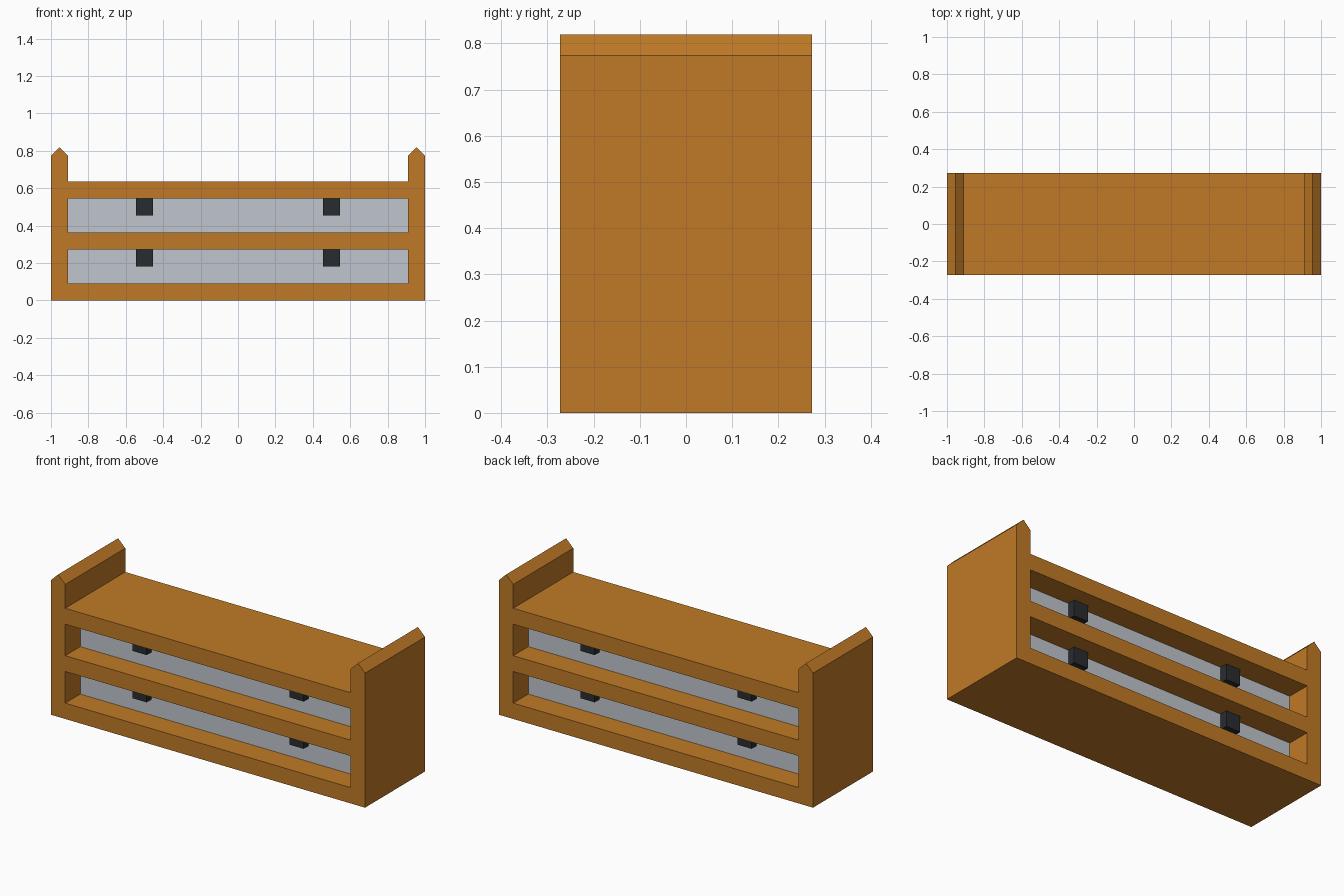
import bpy, bmesh
from mathutils import Matrix

if "Cube" in bpy.data.objects:
    bpy.data.objects.remove(bpy.data.objects["Cube"])

HALF_DEPTH = 0.273
T = 0.091            # board thickness
INNER = 1 - T        # inside face of the side boards
OPENINGS = [(0.091, 0.273), (0.364, 0.545)]


def material(name, rgb):
    m = bpy.data.materials.new(name)
    m.diffuse_color = (*rgb, 1)
    m.use_nodes = True
    m.node_tree.nodes["Principled BSDF"].inputs["Base Color"].default_value = m.diffuse_color
    return m


wood = material("wood", (0.53, 0.195, 0.02))
panel_grey = material("panel_grey", (0.53, 0.565, 0.62))
black = material("black", (0.022, 0.025, 0.028))


def box(name, lo, hi, mat):
    bm = bmesh.new()
    size = [b - a for a, b in zip(lo, hi)]
    mid = [(a + b) / 2 for a, b in zip(lo, hi)]
    bmesh.ops.create_cube(bm, size=1, matrix=Matrix.Translation(mid) @ Matrix.Diagonal((*size, 1)))
    me = bpy.data.meshes.new(name)
    bm.to_mesh(me)
    bm.free()
    me.materials.append(mat)
    ob = bpy.data.objects.new(name, me)
    bpy.context.collection.objects.link(ob)
    return ob


# Frame: one front profile with two openings, extruded through the depth
right = [(1, 0), (1, 0.774), (1 - T / 2, 0.819), (INNER, 0.774), (INNER, 0.637)]
loops = [right + [(-x, z) for x, z in reversed(right)]]
loops += [[(-INNER, a), (INNER, a), (INNER, b), (-INNER, b)] for a, b in OPENINGS]

curve = bpy.data.curves.new("frame_profile", 'CURVE')
curve.dimensions = '2D'
curve.fill_mode = 'BOTH'
curve.extrude = HALF_DEPTH
for pts in loops:
    s = curve.splines.new('POLY')
    s.points.add(len(pts) - 1)
    for p, (x, z) in zip(s.points, pts):
        p.co = (x, z, 0, 1)
    s.use_cyclic_u = True
source = bpy.data.objects.new("frame_profile", curve)
bpy.context.collection.objects.link(source)
bm = bmesh.new()
bm.from_mesh(source.to_mesh())
source.to_mesh_clear()
bpy.data.objects.remove(source)
bmesh.ops.remove_doubles(bm, verts=bm.verts, dist=1e-4)
bmesh.ops.rotate(bm, verts=bm.verts, matrix=Matrix.Rotation(1.5707963, 3, 'X'))
bmesh.ops.recalc_face_normals(bm, faces=bm.faces)
for f in bm.faces:
    f.smooth = False
frame_mesh = bpy.data.meshes.new("frame")
bm.to_mesh(frame_mesh)
bm.free()
frame_mesh.materials.clear()
frame_mesh.materials.append(wood)
bpy.context.collection.objects.link(bpy.data.objects.new("frame", frame_mesh))

# Recessed drawer block in each opening, with two pulls front and back
PANEL_Y = 0.136
for row, (a, b) in zip(("lower", "upper"), OPENINGS):
    box(f"{row}_drawer", (-INNER, -PANEL_Y, a), (INNER, PANEL_Y, b), panel_grey)
    for side, x in (("left", -0.5), ("right", 0.5)):
        for face, s in (("front", -1), ("back", 1)):
            ys = sorted((s * PANEL_Y, s * (PANEL_Y + T / 2)))
            box(f"{row}_{side}_{face}_pull", (x - T / 2, ys[0], b - T),
                (x + T / 2, ys[1], b), black)
